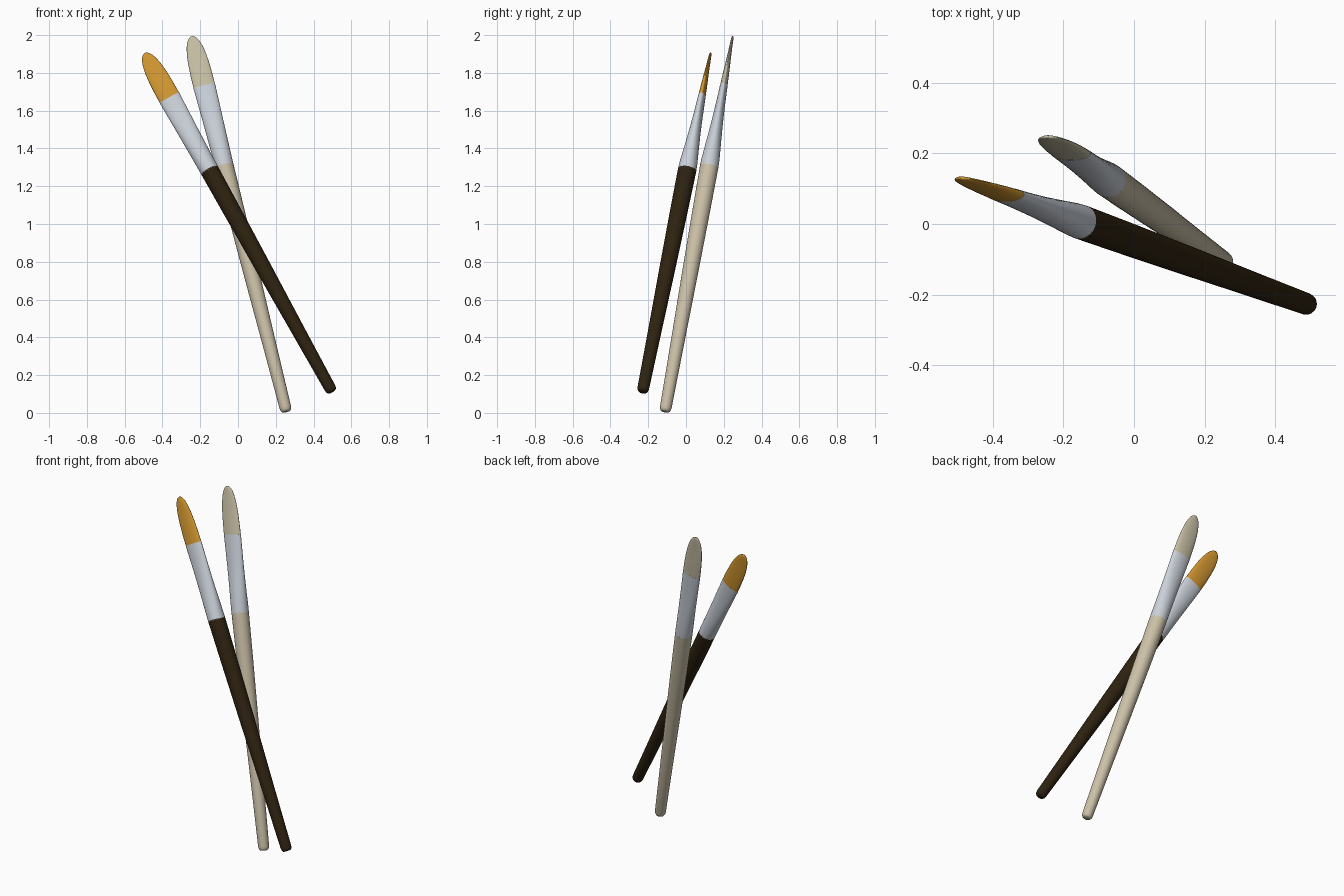
import bpy, bmesh, math
from mathutils import Vector, Matrix

if "Cube" in bpy.data.objects:
    bpy.data.objects.remove(bpy.data.objects["Cube"])

SIDES = 40


def material(name, rgb):
    m = bpy.data.materials.new(name)
    m.diffuse_color = (*rgb, 1.0)
    m.use_nodes = True
    m.node_tree.nodes["Principled BSDF"].inputs["Base Color"].default_value = m.diffuse_color
    return m


dark_wood = material("dark brown wood", (0.027, 0.016, 0.005))
ivory_wood = material("ivory wood", (0.60, 0.53, 0.39))
metal = material("pale metal", (0.60, 0.64, 0.70))
gold_hair = material("golden bristle", (0.65, 0.31, 0.03))
cream_hair = material("cream bristle", (0.58, 0.53, 0.38))

# Sections: (distance along brush, half width, half thickness)
HANDLE = [(0.0, 0.020, 0.020), (0.004, 0.025, 0.025), (0.012, 0.029, 0.029),
          (0.025, 0.031, 0.031), (0.35, 0.0355, 0.0355), (0.75, 0.042, 0.042),
          (1.10, 0.0465, 0.0465), (1.364, 0.049, 0.049)]
FERRULE = [(1.360, 0.049, 0.049), (1.40, 0.0495, 0.0475), (1.50, 0.0515, 0.039),
           (1.60, 0.0535, 0.031), (1.70, 0.056, 0.025), (1.806, 0.0585, 0.020)]
BRISTLE = [(1.802, 0.058, 0.0198), (1.87, 0.0575, 0.0165), (1.93, 0.055, 0.0130),
           (1.97, 0.0515, 0.0105), (2.00, 0.047, 0.0090), (2.03, 0.040, 0.0078),
           (2.052, 0.032, 0.0070), (2.068, 0.022, 0.0062), (2.076, 0.013, 0.0052),
           (2.080, 0.005, 0.003)]


def loft(name, sections, frame, mat):
    """Skin elliptical sections along the brush axis and cap both ends."""
    bm = bmesh.new()
    rings = []
    for s, rx, ry in sections:
        rings.append([bm.verts.new(frame @ Vector((
            rx * math.cos(2 * math.pi * i / SIDES),
            ry * math.sin(2 * math.pi * i / SIDES), s))) for i in range(SIDES)])
    for a, b in zip(rings, rings[1:]):
        for i in range(SIDES):
            j = (i + 1) % SIDES
            bm.faces.new((a[i], a[j], b[j], b[i]))
    bm.faces.new(rings[0][::-1])
    bm.faces.new(rings[-1])
    bmesh.ops.recalc_face_normals(bm, faces=bm.faces[:])
    me = bpy.data.meshes.new(name)
    bm.to_mesh(me)
    bm.free()
    me.materials.append(mat)
    ob = bpy.data.objects.new(name, me)
    bpy.context.collection.objects.link(ob)
    bpy.ops.object.select_all(action='DESELECT')
    ob.select_set(True)
    bpy.context.view_layer.objects.active = ob
    bpy.ops.object.shade_smooth_by_angle(angle=math.radians(50))


def brush(prefix, foot, tip, wood, hair):
    """Flat brush leaning from foot to tip; its wide side stays parallel to x/z."""
    foot, tip = Vector(foot), Vector(tip)
    axis = (tip - foot).normalized()
    wide = Vector((axis.z, 0, -axis.x)).normalized()
    thin = axis.cross(wide)
    frame = Matrix.Translation(foot) @ Matrix((wide, thin, axis)).transposed().to_4x4()
    loft(prefix + "_handle", HANDLE, frame, wood)
    loft(prefix + "_ferrule", FERRULE, frame, metal)
    loft(prefix + "_bristles", BRISTLE, frame, hair)


brush("dark_brush", (0.498, -0.230, 0.112), (-0.493, 0.130, 1.903), dark_wood, gold_hair)
brush("ivory_brush", (0.256, -0.111, 0.007), (-0.246, 0.248, 1.998), ivory_wood, cream_hair)
